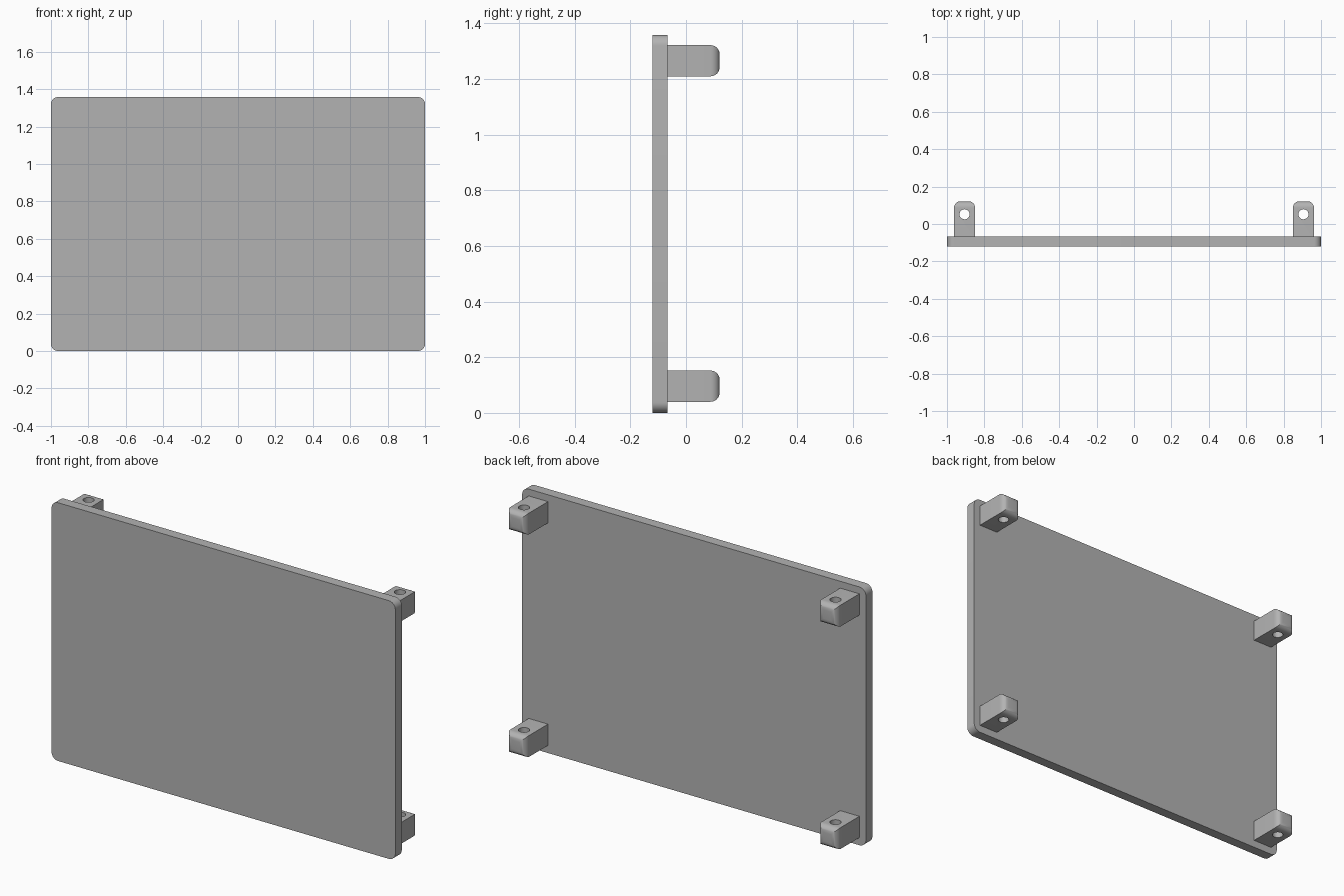
import bpy
import bmesh
from mathutils import Matrix, Vector

# Remove the default cube
if "Cube" in bpy.data.objects:
    bpy.data.objects.remove(bpy.data.objects["Cube"], do_unlink=True)

GREY = (0.45, 0.45, 0.45, 1.0)
grey = bpy.data.materials.new("plain_grey")
grey.use_nodes = True
grey.diffuse_color = GREY
grey.node_tree.nodes["Principled BSDF"].inputs["Base Color"].default_value = GREY


def add_object(name, bm):
    mesh = bpy.data.meshes.new(name)
    bm.to_mesh(mesh)
    bm.free()
    mesh.materials.append(grey)
    obj = bpy.data.objects.new(name, mesh)
    bpy.context.collection.objects.link(obj)
    return obj


def select_only(obj):
    bpy.ops.object.select_all(action="DESELECT")
    obj.select_set(True)
    bpy.context.view_layer.objects.active = obj


def rounded_box(name, low, high, radius, rule):
    """Box between two corners, rounding the edges picked by the rule."""
    low, high = Vector(low), Vector(high)
    bm = bmesh.new()
    bmesh.ops.create_cube(bm, size=1)
    bmesh.ops.scale(bm, vec=high - low, verts=bm.verts)
    bmesh.ops.translate(bm, vec=(low + high) / 2, verts=bm.verts)
    edges = [e for e in bm.edges if rule(e.verts[0].co, e.verts[1].co)]
    bmesh.ops.bevel(bm, geom=edges, offset=radius, segments=8,
                    profile=0.5, affect="EDGES")
    return add_object(name, bm)


def smooth(obj):
    select_only(obj)
    bpy.ops.object.shade_smooth_by_angle(angle=0.5)


FRONT, PLATE_BACK, BACK = -0.121, -0.067, 0.121
HALF_LUG = 0.056

# Flat panel with four rounded corners
panel = rounded_box("panel", (-1, FRONT, 0), (1, PLATE_BACK, 1.358), 0.038,
                    lambda a, b: abs(a.y - b.y) > 0.01)
smooth(panel)

# Four mounting lugs, rounded around the back face, each with a vertical hole
for side, x in (("left", 0.906), ("right", -0.906)):
    for level, z in (("lower", 0.096), ("upper", 1.266)):
        lug = rounded_box(f"{level}_{side}_lug",
                          (x - HALF_LUG, PLATE_BACK - 0.02, z - HALF_LUG),
                          (x + HALF_LUG, BACK, z + HALF_LUG), 0.033,
                          lambda a, b: min(a.y, b.y) > 0.1)
        bm = bmesh.new()
        bmesh.ops.create_cone(bm, cap_ends=True, segments=32, radius1=0.027,
                              radius2=0.027, depth=0.3,
                              matrix=Matrix.Translation((x, 0.052, z)))
        cutter = add_object("hole_cutter", bm)
        cutter.hide_render = True
        cut = lug.modifiers.new("hole", "BOOLEAN")
        cut.operation = "DIFFERENCE"
        cut.solver = "EXACT"
        cut.object = cutter
        select_only(lug)
        bpy.ops.object.modifier_apply(modifier=cut.name)
        bpy.data.objects.remove(cutter, do_unlink=True)
        smooth(lug)
